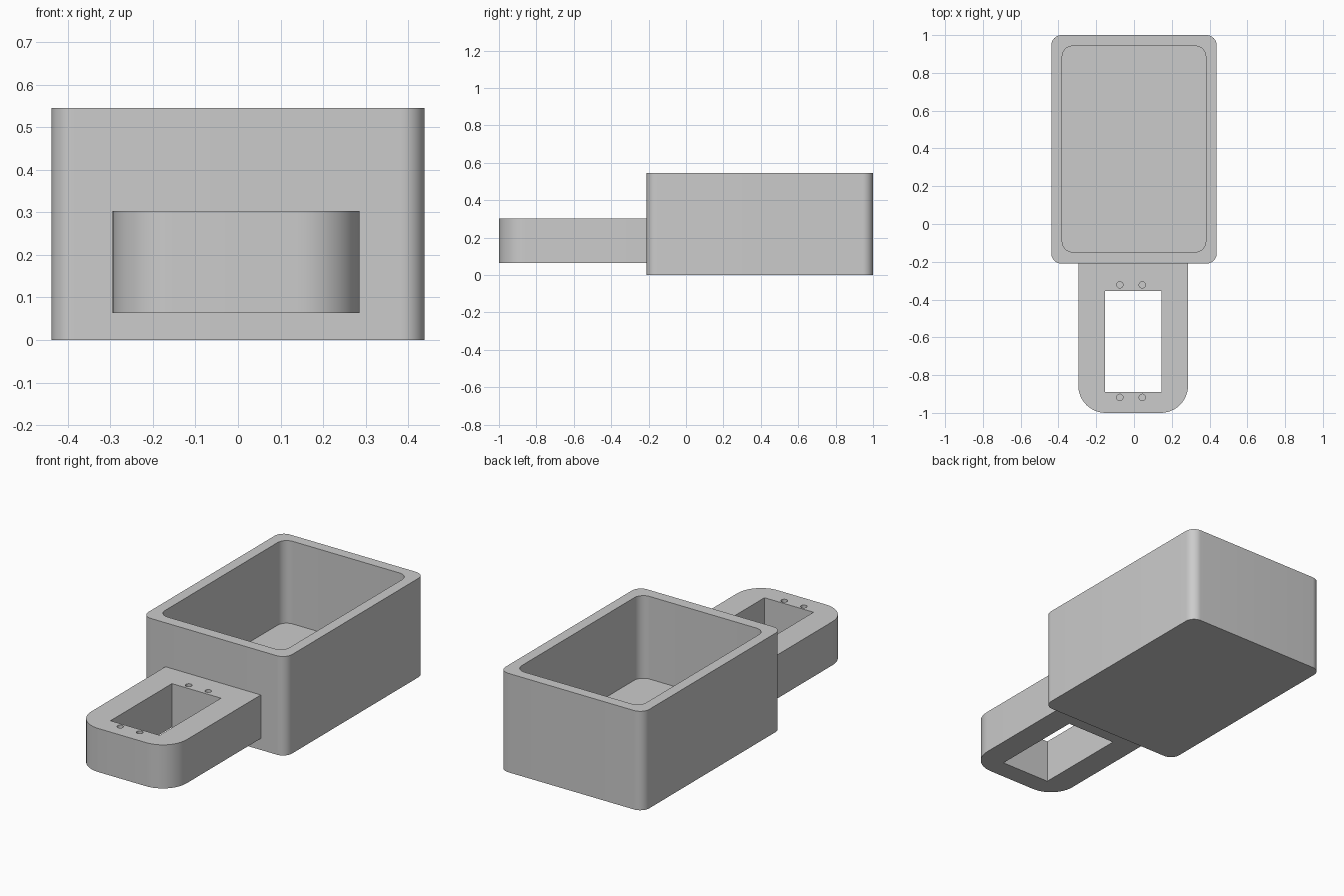
import bpy
import bmesh
from math import cos, sin, pi, radians

cube = bpy.data.objects.get("Cube")
if cube:
    bpy.data.objects.remove(cube, do_unlink=True)

grey = bpy.data.materials.new("light grey plastic")
grey.use_nodes = True
colour = (0.6, 0.6, 0.6, 1)
grey.diffuse_color = colour
grey.node_tree.nodes["Principled BSDF"].inputs["Base Color"].default_value = colour


def rounded_outline(x0, x1, y0, y1, front_r, back_r, steps=12):
    """Counter-clockwise rectangle with its own front and back corner radius."""
    corners = [(x0, y0, 1, 1, front_r, 2), (x1, y0, -1, 1, front_r, 3),
               (x1, y1, -1, -1, back_r, 0), (x0, y1, 1, -1, back_r, 1)]
    points = []
    for x, y, sx, sy, r, quarter in corners:
        if r == 0:
            points.append((x, y))
            continue
        for i in range(steps + 1):
            a = (quarter + i / steps) * pi / 2
            points.append((x + sx * r + r * cos(a), y + sy * r + r * sin(a)))
    return points


def prism(name, outline, z0, z1):
    """Extrude an outline upward from z0 to z1."""
    bm = bmesh.new()
    base = bm.faces.new([bm.verts.new((x, y, z0)) for x, y in outline])
    top = bmesh.ops.extrude_face_region(bm, geom=[base])["geom"]
    bmesh.ops.translate(bm, vec=(0, 0, z1 - z0),
                        verts=[v for v in top if isinstance(v, bmesh.types.BMVert)])
    bmesh.ops.recalc_face_normals(bm, faces=bm.faces)
    mesh = bpy.data.meshes.new(name)
    bm.to_mesh(mesh)
    bm.free()
    mesh.materials.append(grey)
    obj = bpy.data.objects.new(name, mesh)
    bpy.context.collection.objects.link(obj)
    return obj


def cut(obj, cutters):
    """Subtract the cutters, remove them, and smooth only the round corners."""
    bpy.ops.object.select_all(action="DESELECT")
    obj.select_set(True)
    bpy.context.view_layer.objects.active = obj
    for cutter in cutters:
        mod = obj.modifiers.new("cut", "BOOLEAN")
        mod.operation = "DIFFERENCE"
        mod.solver = "EXACT"
        mod.object = cutter
        bpy.ops.object.modifier_apply(modifier=mod.name)
        bpy.data.objects.remove(cutter, do_unlink=True)
    bpy.ops.object.shade_smooth_by_angle(angle=radians(30))


# Open container with rounded upright corners
container = prism("container", rounded_outline(-0.438, 0.438, -0.21, 1, 0.055, 0.055), 0, 0.545)
cavity = prism("cavity_cutter", rounded_outline(-0.38, 0.38, -0.148, 0.942, 0.055, 0.055), 0.09, 0.7)
cut(container, [cavity])

# Front bracket with a rectangular window and four blind screw holes
bracket = prism("bracket", rounded_outline(-0.295, 0.286, -1, -0.21, 0.145, 0), 0.063, 0.303)
cutters = [prism("window_cutter", rounded_outline(-0.154, 0.145, -0.89, -0.355, 0, 0), 0, 0.4)]
for y in (-0.322, -0.918):
    for x in (-0.075, 0.044):
        circle = [(x + 0.017 * cos(i * pi / 12), y + 0.017 * sin(i * pi / 12)) for i in range(24)]
        cutters.append(prism("screw_hole_cutter", circle, 0.16, 0.4))
cut(bracket, cutters)
